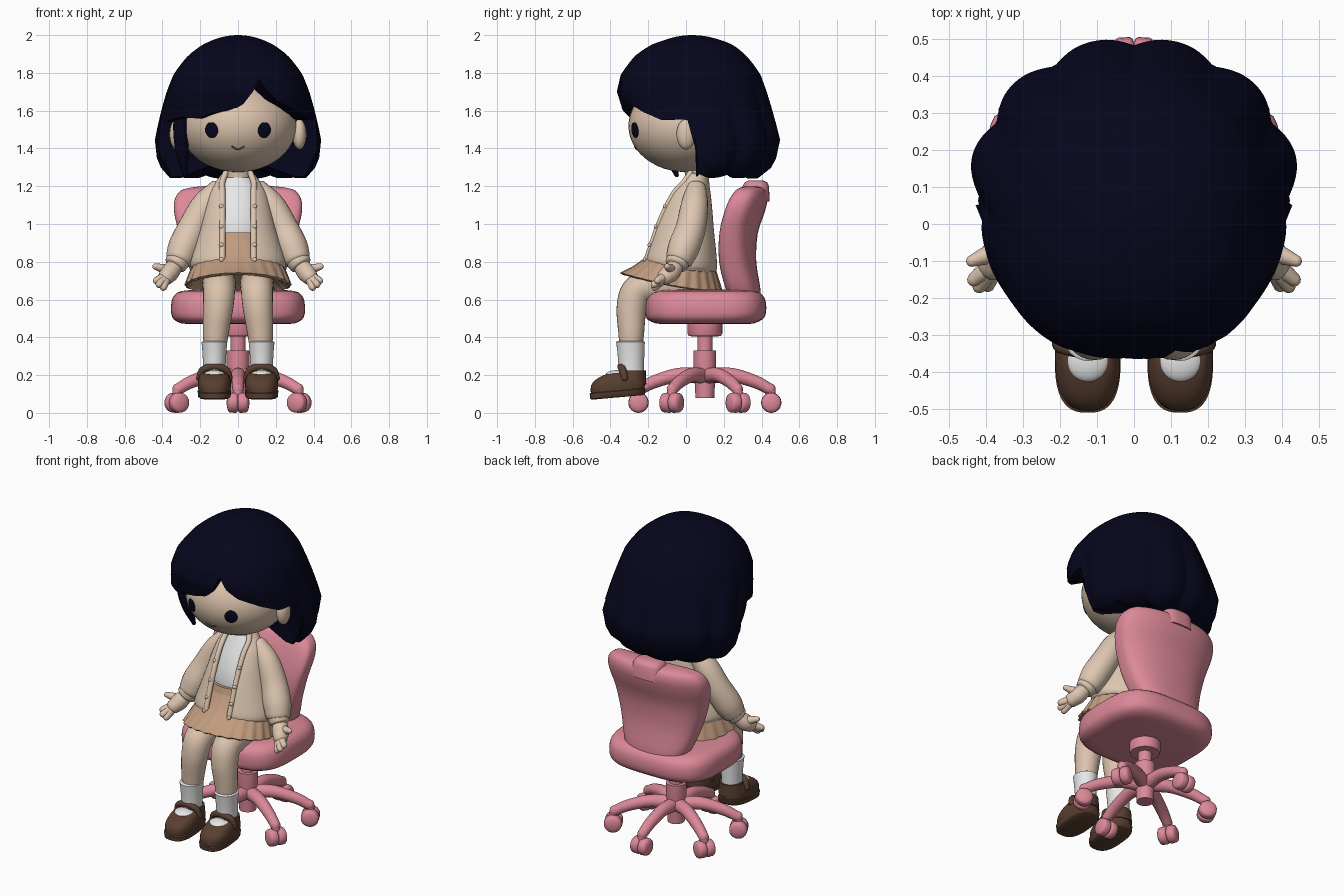
import bpy, bmesh, math
from mathutils import Vector, Matrix

if "Cube" in bpy.data.objects:
    bpy.data.objects.remove(bpy.data.objects["Cube"])

def mat(name, r, g, b):
    m = bpy.data.materials.new(name)
    m.diffuse_color = (r, g, b, 1)
    m.use_nodes = True
    m.node_tree.nodes["Principled BSDF"].inputs["Base Color"].default_value = m.diffuse_color
    return m

SKIN = mat("skin", .72, .55, .42)
HAIR = mat("navy hair", .002, .002, .013)
KNIT = mat("cream knit", .73, .57, .44)
TAN = mat("tan skirt", .53, .33, .21)
WHITE = mat("white cloth", .80, .80, .80)
BROWN = mat("brown leather", .10, .05, .03)
PINK = mat("pink chair", .72, .25, .32)
LIP = mat("mouth brown", .25, .10, .07)

def finish(bm, name, m, angle=50):
    bmesh.ops.recalc_face_normals(bm, faces=bm.faces)
    me = bpy.data.meshes.new(name)
    bm.to_mesh(me)
    bm.free()
    me.materials.append(m)
    me.shade_smooth()
    me.set_sharp_from_angle(angle=math.radians(angle))
    ob = bpy.data.objects.new(name, me)
    bpy.context.collection.objects.link(ob)
    return ob

def skin_rings(name, rings, m, wrap=True, caps=True, angle=50):
    """Bridge a list of point rings into one surface."""
    bm = bmesh.new()
    vs = [[bm.verts.new(p) for p in r] for r in rings]
    n = len(vs[0])
    for a, b in zip(vs, vs[1:]):
        for i in range(n if wrap else n - 1):
            j = (i + 1) % n
            bm.faces.new((a[i], a[j], b[j], b[i]))
    if caps:
        bm.faces.new(vs[0])
        bm.faces.new(vs[-1])
    return finish(bm, name, m, angle)

def catmull(pts, steps):
    pts = [Vector(p) for p in pts]
    e = [pts[0] * 2 - pts[1]] + pts + [pts[-1] * 2 - pts[-2]]
    out = []
    for a, b, c, d in zip(e, e[1:], e[2:], e[3:]):
        for k in range(steps):
            t = k / steps
            out.append(.5 * (2 * b + (c - a) * t + (2 * a - 5 * b + 4 * c - d) * t * t
                             + (3 * b - a - 3 * c + d) * t ** 3))
    return out + [pts[-1]]

def loft(name, levels, m, n=2, bend=0, tilt=0, gap=0, seg=48, steps=1, angle=50):
    """Stack of superellipses (z, cx, cy, rx, ry); gap leaves a front opening."""
    rings = []
    for z, cx, cy, rx, ry in catmull(levels, steps):
        g = math.asin(min(.9, gap / rx)) if gap else 0
        ring = []
        for i in range(seg + (1 if gap else 0)):
            a = g + (2 * math.pi - 2 * g) * i / seg
            s, c = math.sin(a), math.cos(a)
            x = rx * math.copysign(abs(s) ** (2 / n), s)
            y = -ry * math.copysign(abs(c) ** (2 / n), c)
            ring.append((cx + x, cy + y - bend * x * x, z + tilt * y))
        rings.append(ring)
    return skin_rings(name, rings, m, not gap, not gap, angle)

def sweep(name, pts, m, cap=1, steps=5, seg=20):
    """Round tube through (x, y, z, r) with domed ends."""
    p4 = catmull(pts, steps)
    P = [p.to_3d() for p in p4]
    tot = [sum(abs((b - a)[k]) for a, b in zip(P, P[1:])) for k in range(3)]
    ref = Vector([1 if k == tot.index(min(tot)) else 0 for k in range(3)])
    tan = [(P[min(i + 1, len(P) - 1)] - P[max(i - 1, 0)]).normalized() for i in range(len(P))]
    rows = [(p, t, q.w) for p, t, q in zip(P, tan, p4)]
    def dome(k, sg):
        p, t, r = rows[k]
        return [(p + t * sg * cap * r * math.sin(a), t, r * math.cos(a)) for a in (.4, .8, 1.15, 1.45)]
    rows = dome(0, -1)[::-1] + rows + dome(-1, 1)
    rings = []
    for p, t, r in rows:
        u = t.cross(ref).normalized()
        v = u.cross(t)
        rings.append([p + r * (u * math.cos(2 * math.pi * i / seg) + v * math.sin(2 * math.pi * i / seg))
                      for i in range(seg)])
    return skin_rings(name, rings, m, angle=65)

def ball(name, c, r, m, rot=None):
    bm = bmesh.new()
    M = Matrix.Translation(c) @ (rot.to_matrix().to_4x4() if rot else Matrix()) @ Matrix.Diagonal((*r, 1))
    bmesh.ops.create_uvsphere(bm, u_segments=40, v_segments=24, radius=1, matrix=M)
    return finish(bm, name, m, 180)

def lerp(table, x):
    for a, b in zip(table, table[1:]):
        if x <= b[0]:
            t = max(0, (x - a[0]) / (b[0] - a[0]))
            return [p + (q - p) * t for p, q in zip(a[1:], b[1:])]
    return list(table[-1][1:])

# ---- chair: seat, backrest, top pad, column
loft("seat", [(.47, 0, .10, .24, .21), (.474, 0, .10, .30, .26), (.495, 0, .10, .34, .305), (.53, 0, .104, .354, .32),
              (.59, 0, .104, .352, .318), (.625, 0, .104, .335, .30), (.645, 0, .104, .30, .265),
              (.652, 0, .104, .22, .19)], PINK, n=3.3, seg=64, steps=2)
loft("backrest", [(.575, 0, .325, .10, .04), (.59, 0, .32, .155, .07), (.65, 0, .305, .215, .09), (.8, 0, .277, .268, .095),
                  (.95, 0, .285, .312, .095), (1.06, 0, .318, .338, .098), (1.13, 0, .34, .335, .092),
                  (1.175, 0, .35, .305, .075), (1.192, 0, .352, .255, .055), (1.2, 0, .352, .19, .03)],
     PINK, n=3.2, bend=.5, seg=64, steps=3)
loft("backrest_pad", [(1.12, 0, .37, .10, .072), (1.20, 0, .37, .096, .07), (1.22, 0, .37, .085, .06),
                      (1.23, 0, .37, .06, .04)], PINK, n=3)
Y0 = .1
loft("seat_column", [(.08, 0, Y0, .05, .05), (.2, 0, Y0, .055, .055), (.25, 0, Y0, .06, .06), (.33, 0, Y0, .06, .06),
                     (.331, 0, Y0, .04, .04), (.405, 0, Y0, .04, .04), (.406, 0, Y0, .085, .085),
                     (.42, 0, Y0, .092, .092), (.48, 0, Y0, .092, .092)], PINK, seg=32, angle=35)

# ---- six-legged base with twin casters
for k in range(6):
    a = k * math.pi / 3
    d = Vector((.378 * math.sin(a), -.355 * math.cos(a), 0))
    side = Vector((d.y, -d.x, 0)).normalized()
    c = Vector((0, Y0, 0))
    at = lambda f, z, r: (*(c + d * f + Vector((0, 0, z))), r)
    sweep("base_leg", [at(.05, .195, .042), at(.4, .2, .038), at(.75, .165, .034), at(.97, .125, .03)], PINK)
    sweep("caster_stem", [at(.98, .13, .026), at(.98, .07, .026)], PINK, steps=1)
    for s in (1, -1):
        w = c + d * .99 + Vector((0, 0, .054))
        sweep("caster_wheel", [(*(w + side * s * .012), .054), (*(w + side * s * .042), .052)], PINK, cap=.35, steps=1, seg=24)

# ---- head and face
HC, HR = Vector((0, 0, 1.52)), (.31, .305, .245)
ball("head", HC, HR, SKIN)
def face_y(x, z):
    return -HR[1] * math.sqrt(1 - (x / HR[0]) ** 2 - ((z - HC.z) / HR[2]) ** 2)
for s in (1, -1):
    x, z = .14 * s, 1.497
    nrm = Vector((x / HR[0] ** 2, face_y(x, z) / HR[1] ** 2, (z - HC.z) / HR[2] ** 2)).normalized()
    ball("eye", (x, face_y(x, z), z), (.038, .042, .008), HAIR, nrm.to_track_quat('Z', 'Y'))
    ball("ear", (.325 * s, 0, 1.475), (.037, .05, .08), SKIN)
sweep("mouth", [(x, face_y(x, z), z, .004) for x, z in ((-.03, 1.41), (-.015, 1.4), (0, 1.396), (.015, 1.4), (.03, 1.41))], LIP, seg=8)
loft("neck", [(1.15, 0, .06, .07, .06), (1.24, 0, .055, .065, .057), (1.34, 0, .04, .065, .057)], SKIN)

# ---- bob hair: levels (depth, half width, front y, back y), lower edge by angle from the front
LEVELS = [(math.sqrt(2 - z), a, f, b) for z, a, f, b in (
    (2.0, 0, .03, .03), (1.975, .13, -.11, .18), (1.95, .185, -.18, .245), (1.89, .265, -.27, .32), (1.79, .342, -.345, .395),
    (1.70, .378, -.366, .43), (1.60, .405, -.335, .46), (1.445, .438, -.29, .50), (1.33, .425, -.28, .475),
    (1.28, .395, -.25, .44), (1.235, .35, -.21, .37))]
EDGE = [(-180, 1.24), (-84, 1.245), (-80, 1.54), (-60, 1.54), (-28, 1.56), (-10, 1.588), (4, 1.63), (12, 1.69), (18, 1.755), (23, 1.70),
        (32, 1.64), (47, 1.58), (63, 1.545), (80, 1.54), (84, 1.245), (180, 1.24)]
def hair_point(deg, s, shrink=1):
    a, f, b = lerp(LEVELS, s)
    th = math.radians(deg)
    back = 180 - abs(deg)
    lump = abs(math.cos(math.pi * (back - 15) / 32)) - .7
    low = min(1, max(0, (s - .45) / .25)) * min(1, max(0, (110 - back) / 15))
    k = (1 + .06 * lump * low) * shrink
    if back > 90:    # squarer forehead
        k *= (abs(math.sin(th)) ** 2.5 + abs(math.cos(th)) ** 2.5) ** -.4
    return (a * k * math.sin(th), (f + b) / 2 - (b - f) / 2 * k * math.cos(th), 2 - s * s)
ROWS = 28
cols = [-180 + 2 * i for i in range(180)]
def edge_s(d):
    back = 180 - abs(d)
    notch = .022 * (1 - abs(math.cos(math.pi * (back - 15) / 32))) if back < 95 else .012 * abs(math.sin(math.radians(d * 6)))
    return math.sqrt(2 - lerp(EDGE, d)[0] - notch)
rings = [[hair_point(d, edge_s(d) * max(r, .1) / ROWS) for d in cols] for r in range(ROWS + 1)]
rings.append([hair_point(d, edge_s(d), .84) for d in cols])
rings.append([hair_point(d, edge_s(d) - .03, .4) for d in cols])
skin_rings("bob_hair", rings, HAIR)
sweep("side_lock", [(-.30, -.12, 1.65, .035), (-.305, -.12, 1.5, .038), (-.295, -.09, 1.38, .034), (-.28, -.05, 1.26, .012)], HAIR)

# ---- shirt, cardigan with open front, trim and buttons
loft("shirt", [(.90, 0, 0, .15, .125), (1.0, 0, 0, .145, .125), (1.12, 0, .015, .125, .095), (1.2, 0, .035, .10, .07),
               (1.245, 0, .05, .075, .06)], WHITE, steps=2)
CARD = [(.765, 0, -.03, .235, .175), (.79, 0, -.03, .25, .187), (.87, 0, -.02, .228, .173), (.97, 0, -.01, .195, .152),
        (1.08, 0, .008, .168, .125), (1.16, 0, .025, .145, .10), (1.215, 0, .042, .115, .075), (1.265, 0, .055, .078, .06)]
card = loft("cardigan", CARD, KNIT, tilt=-.12, gap=.075, steps=3)
sol = card.modifiers.new("thickness", 'SOLIDIFY')
sol.thickness, sol.offset = .014, 0
def card_front(lv, x):
    z, _, cy, rx, ry = lv
    y = -ry * math.sqrt(max(0, 1 - (x / rx) ** 2))
    return x, cy + y, z - .12 * y
for s in (1, -1):
    sweep("cardigan_trim", [(*card_front(lv, s * min(.083, lv[3] * .85)), .016) for lv in CARD], KNIT)
    for lv in CARD[1:5]:
        b = card_front(lv, s * .088)
        ball("button", (b[0], b[1] - .014, b[2]), (.012, .01, .012), KNIT)
loft("cardigan_hem", [(.755, 0, -.03, .232, .172), (.762, 0, -.03, .246, .184), (.785, 0, -.03, .252, .189)], KNIT, tilt=-.12, gap=.075)

# ---- pleated skirt, draped forward over the thighs
rings = []
for zf, zs, rx, yf, yb, p in ((.955, .955, .155, -.135, .12, 0), (.84, .83, .215, -.19, .135, .005), (.775, .73, .255, -.28, .165, .012),
                              (.742, .645, .28, -.345, .19, .018), (.730, .64, .27, -.33, .18, .018), (.78, .70, .2, -.2, .13, 0)):
    ring = []
    for i in range(192):
        a = 2 * math.pi * i / 192
        w = ((1 + math.cos(a)) / 2) ** 1.6
        k = 1 + p * math.cos(24 * a)
        ring.append((rx * k * math.sin(a), (yf + yb) / 2 - (yb - yf) / 2 * k * math.cos(a), zs + (zf - zs) * w))
    rings.append(ring)
skin_rings("skirt", rings, TAN)
loft("waistband", [(.915, 0, -.008, .172, .15), (.955, 0, -.008, .162, .138)], TAN)

# ---- arms, hands, legs, socks, shoes
for s in (1, -1):
    sweep("sleeve", [(s * .10, .055, 1.19, .052), (s * .175, .045, 1.10, .072), (s * .238, .025, .98, .08),
                     (s * .285, -.01, .88, .084), (s * .31, -.035, .815, .074)], KNIT, cap=.5)
    sweep("cuff", [(s * .312, -.038, .815, .064), (s * .332, -.052, .785, .06)], KNIT, cap=.3, steps=2)
    sweep("palm", [(s * .325, -.045, .79, .04), (s * .36, -.08, .745, .05), (s * .378, -.108, .722, .044)], SKIN)
    for tip in ((.432, -.15, .70), (.418, -.168, .68), (.395, -.165, .665)):
        base = Vector((.375, -.105, .725)).lerp(Vector(tip), .2)
        sweep("finger", [(s * base.x, base.y, base.z, .028), (s * tip[0], tip[1], tip[2], .019)], SKIN, steps=2, seg=12)
    sweep("thumb", [(s * .36, -.07, .755, .028), (s * .40, -.085, .765, .024), (s * .438, -.10, .775, .016)], SKIN, seg=12)
    sweep("leg", [(s * .10, .05, .68, .09), (s * .10, -.13, .68, .09), (s * .1, -.25, .65, .085),
                  (s * .105, -.287, .56, .08), (s * .118, -.29, .42, .068), (s * .122, -.29, .3, .055)], SKIN, steps=8, seg=28)
    X = s * .125
    loft("sock", [(.18, X, -.29, .06, .068), (.26, X, -.29, .06, .068), (.33, X, -.292, .064, .072), (.375, X, -.294, .068, .076),
                  (.38, X, -.294, .06, .068)], WHITE, seg=32)
    loft("shoe_sole", [(.082, X, -.362, .078, .135), (.088, X, -.362, .086, .145), (.115, X, -.362, .089, .148),
                       (.12, X, -.362, .08, .14)], BROWN, n=2.7, tilt=.09)
    loft("shoe_upper", [(.115, X, -.362, .084, .142), (.155, X, -.36, .088, .143), (.185, X, -.35, .082, .128),
                        (.205, X, -.335, .074, .106), (.215, X, -.32, .066, .09)], BROWN, n=2.5, tilt=.07, steps=2)
    ball("sock_instep", (X, -.365, .200), (.06, .062, .026), WHITE)
    loft("shoe_heel", [(.15, X, -.288, .078, .078), (.2, X, -.288, .075, .075), (.225, X, -.287, .07, .074)], BROWN)
    sweep("shoe_strap", [(X - .078, -.325, .185, .019), (X - .06, -.335, .228, .019), (X, -.345, .245, .019),
                         (X + .06, -.335, .228, .019), (X + .078, -.325, .185, .019)], BROWN)
    ball("strap_button", (X + s * .078, -.335, .205), (.012, .014, .014), BROWN)
